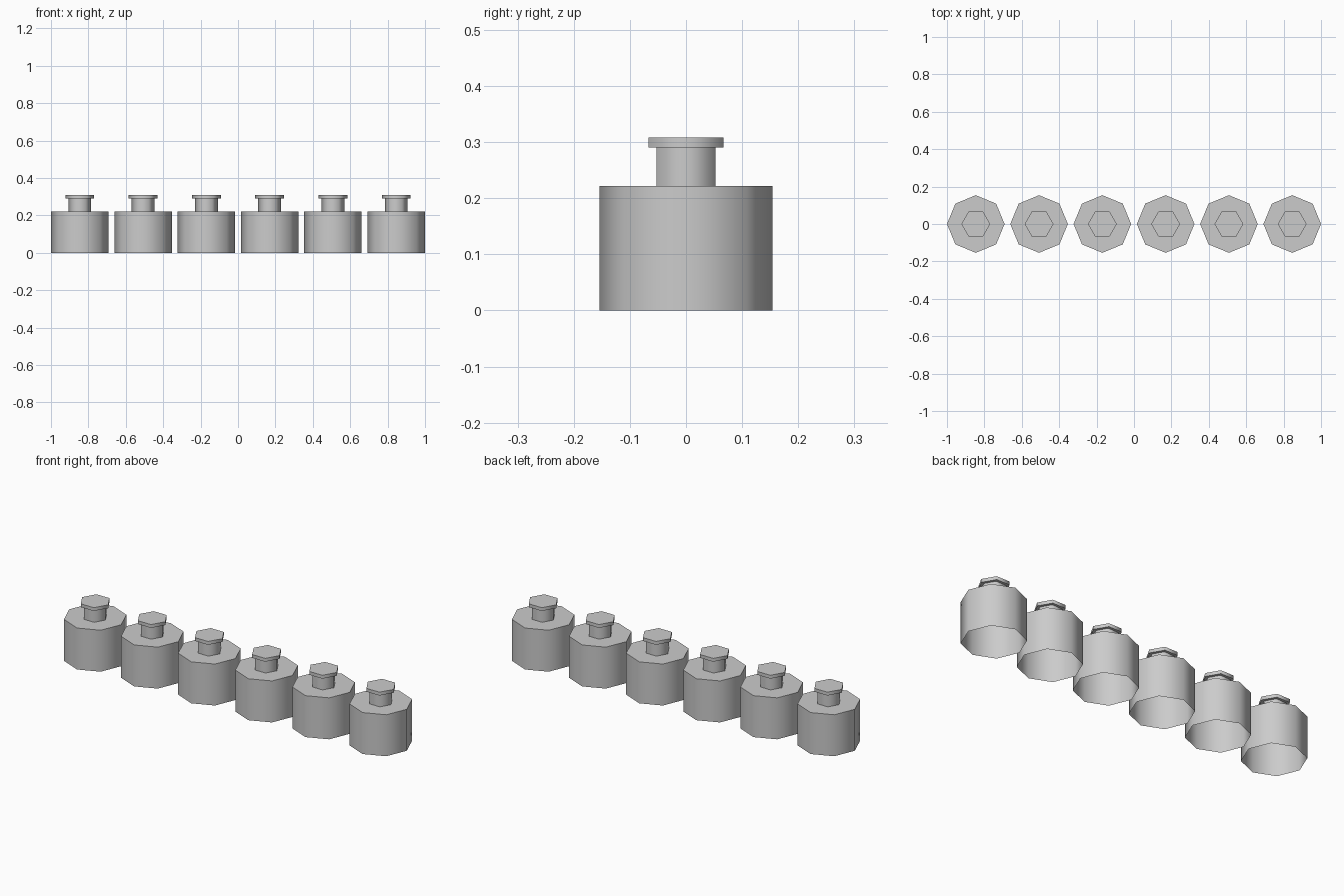
import bpy
import bmesh
from math import radians

if "Cube" in bpy.data.objects:
    bpy.data.objects.remove(bpy.data.objects["Cube"])

COUNT = 6
BODY_R = 0.154
SPACING = (2 - 2 * BODY_R) / (COUNT - 1)


def prism(name, sides, radius, z0, z1, x, open_bottom=False, open_top=False):
    """Upright prism with a corner on the x axis, smooth sides and sharp rims."""
    bpy.ops.mesh.primitive_cylinder_add(
        vertices=sides, radius=radius, depth=z1 - z0,
        location=(x, 0, (z0 + z1) / 2),
        rotation=(0, 0, radians(90)))
    ob = bpy.context.object
    ob.name = name
    bpy.ops.object.transform_apply(location=False, rotation=True, scale=False)
    bm = bmesh.new()
    bm.from_mesh(ob.data)
    caps = [f for f in bm.faces
            if (open_bottom and f.normal.z < -0.9) or (open_top and f.normal.z > 0.9)]
    bmesh.ops.delete(bm, geom=caps, context='FACES_ONLY')
    bm.to_mesh(ob.data)
    bm.free()
    bpy.ops.object.shade_smooth_by_angle(angle=radians(65))
    return ob


# Row of bottles: hollow octagonal body, hexagonal neck and lip
for i in range(COUNT):
    x = -1 + BODY_R + i * SPACING
    prism(f"bottle_body_{i + 1}", 8, BODY_R, 0, 0.222, x, open_bottom=True)
    prism(f"bottle_neck_{i + 1}", 6, 0.061, 0.222, 0.29, x,
          open_bottom=True, open_top=True)
    prism(f"bottle_lip_{i + 1}", 6, 0.077, 0.29, 0.308, x)
